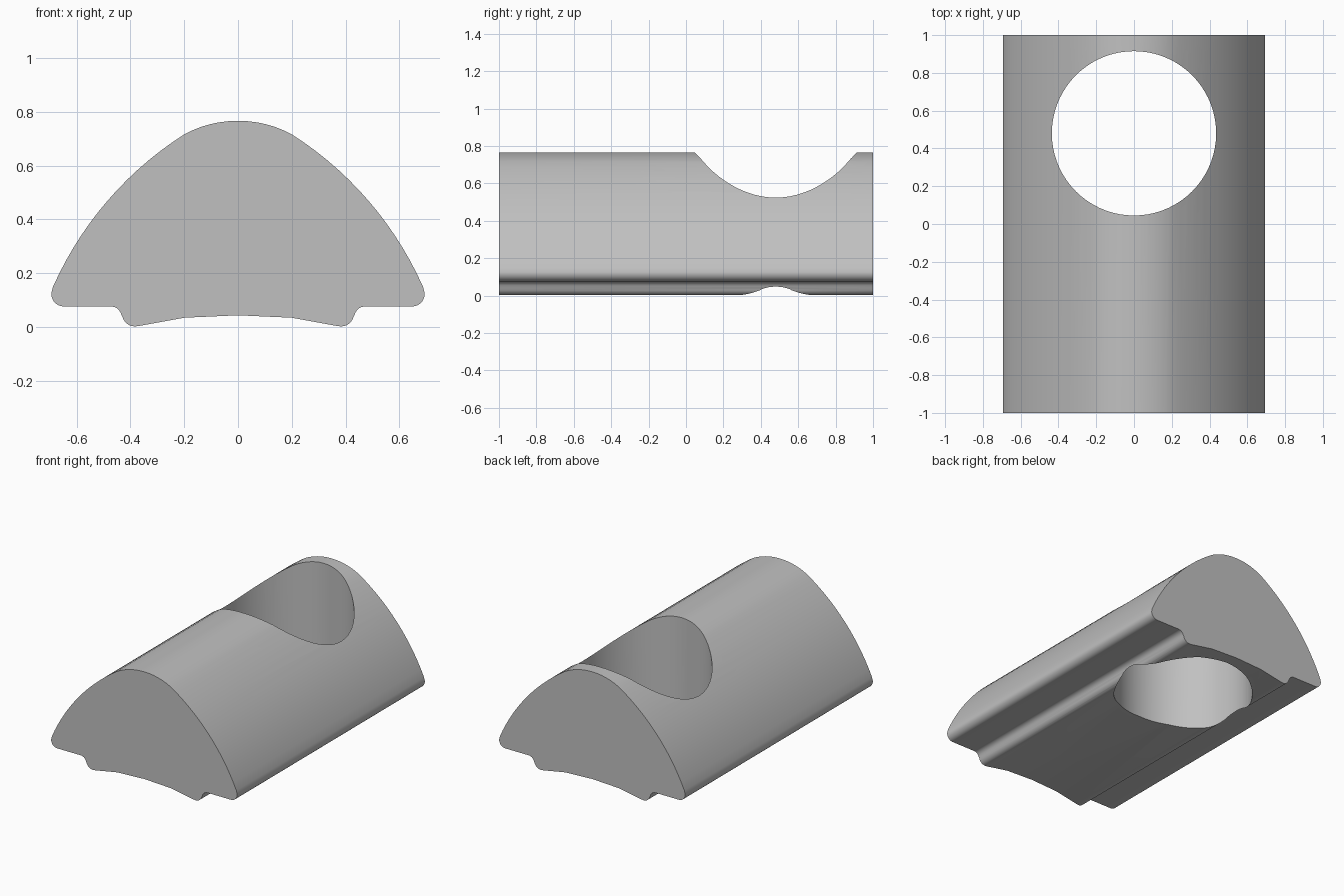
import bpy, bmesh, math
from mathutils import Vector

cube = bpy.data.objects.get("Cube")
if cube:
    bpy.data.objects.remove(cube, do_unlink=True)

HALF_LENGTH = 1.0

# Single plain grey metal
metal = bpy.data.materials.new("grey metal")
metal.use_nodes = True
grey = (0.53, 0.53, 0.53, 1)
metal.diffuse_color = grey
metal.node_tree.nodes["Principled BSDF"].inputs["Base Color"].default_value = grey


def arc(a, b, c, steps):
    """Points on the circle from a through b to c."""
    (ax, ay), (bx, by), (cx, cy) = a, b, c
    d = 2 * (ax * (by - cy) + bx * (cy - ay) + cx * (ay - by))
    sa, sb, sc = (px * px + py * py for px, py in (a, b, c))
    ctr = Vector(((sa * (by - cy) + sb * (cy - ay) + sc * (ay - by)) / d,
                  (sa * (cx - bx) + sb * (ax - cx) + sc * (bx - ax)) / d))
    start, end = Vector(a) - ctr, Vector(c) - ctr
    sweep = math.atan2(start.x * end.y - start.y * end.x, start.dot(end))
    points = []
    for i in range(steps + 1):
        t = math.atan2(start.y, start.x) + sweep * i / steps
        points.append((ctr.x + start.length * math.cos(t),
                       ctr.y + start.length * math.sin(t)))
    return points


# Half cross-section, from the bottom centre round to the crown
half = [(0, 0.043), (0.2, 0.034), (0.365, 0.004)]
half += arc((0.38, 0.002), (0.412, 0.011), (0.43, 0.038), 6)      # foot edge
half += arc((0.434, 0.046), (0.449, 0.068), (0.478, 0.076), 6)    # step fillet
half += arc((0.648, 0.076), (0.682, 0.091), (0.694, 0.125), 8)    # wing tip
half += arc((0.688, 0.149), (0.435, 0.524), (0.2, 0.716), 14)     # flank
half += arc((0.2, 0.716), (0.102, 0.754), (0, 0.766), 6)[1:]      # crown
profile = half + [(-x, z) for x, z in reversed(half[1:-1])]

# Body: extruded cross-section
bm = bmesh.new()
face = bm.faces.new([bm.verts.new((x, -HALF_LENGTH, z)) for x, z in profile])
ext = bmesh.ops.extrude_face_region(bm, geom=[face])
moved = [v for v in ext["geom"] if isinstance(v, bmesh.types.BMVert)]
bmesh.ops.translate(bm, verts=moved, vec=(0, 2 * HALF_LENGTH, 0))
bmesh.ops.recalc_face_normals(bm, faces=bm.faces)
mesh = bpy.data.meshes.new("slot_nut_body")
bm.to_mesh(mesh)
bm.free()
body = bpy.data.objects.new("slot_nut_body", mesh)
bpy.context.collection.objects.link(body)
mesh.materials.append(metal)

# Round through hole near the back end
bpy.ops.mesh.primitive_cylinder_add(vertices=72, radius=0.435, depth=3,
                                    location=(0, 0.48, 0.4))
cutter = bpy.context.object
cutter.name = "hole_cutter"
cutter.hide_render = True
cutter.data.materials.append(metal)
cut = body.modifiers.new("through_hole", 'BOOLEAN')
cut.operation = 'DIFFERENCE'
cut.solver = 'EXACT'
cut.object = cutter

bpy.ops.object.select_all(action='DESELECT')
body.select_set(True)
bpy.context.view_layer.objects.active = body
bpy.ops.object.modifier_apply(modifier=cut.name)
bpy.data.objects.remove(cutter, do_unlink=True)
bpy.ops.object.shade_smooth_by_angle(angle=math.radians(30))
